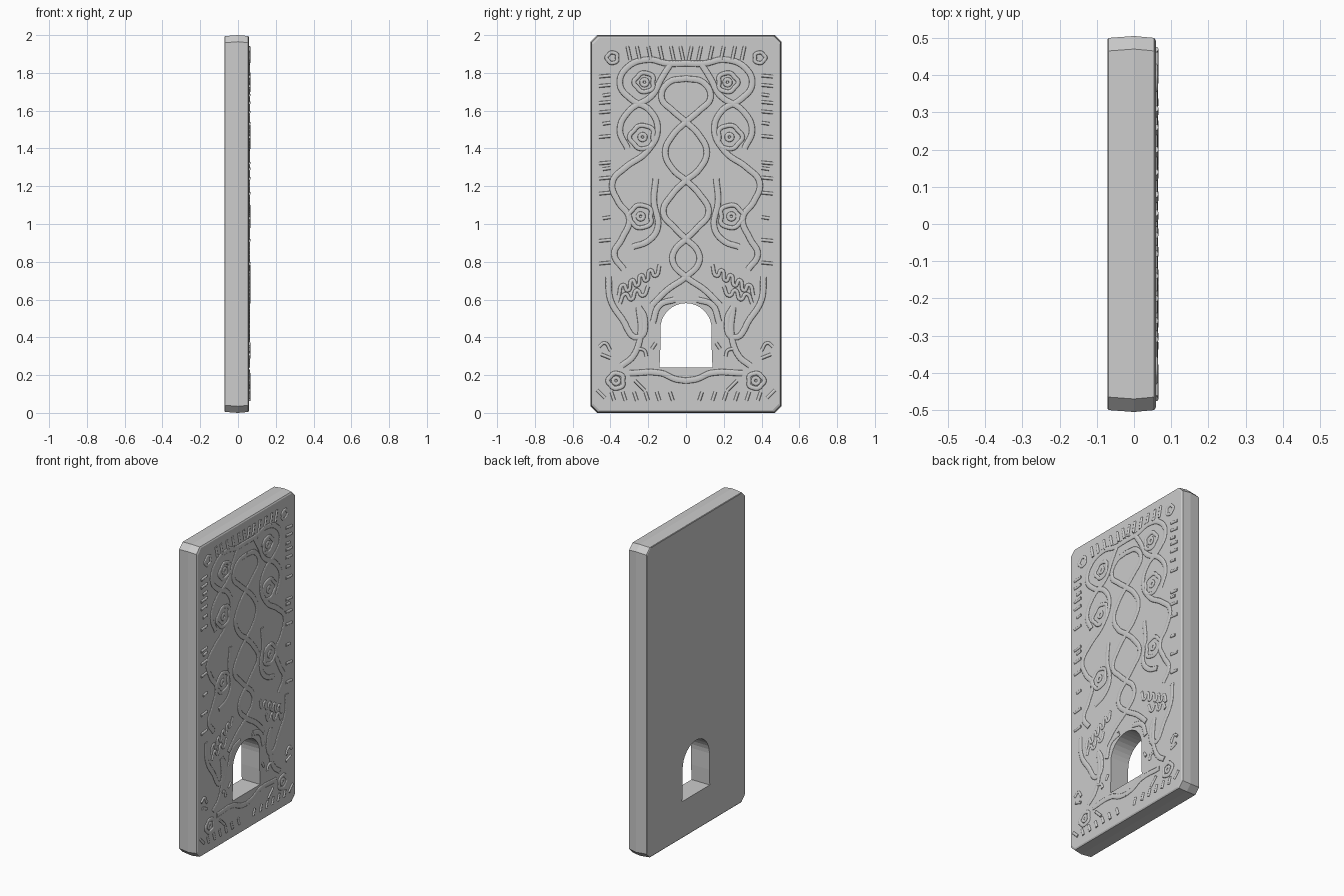
import bpy, bmesh, math

if "Cube" in bpy.data.objects:
    bpy.data.objects.remove(bpy.data.objects["Cube"])

FACE_X = 0.059


def loft(name, loops):
    """Closed solid from a stack of equal-length point loops."""
    bm = bmesh.new()
    rings = [[bm.verts.new(p) for p in loop] for loop in loops]
    n = len(rings[0])
    for a, b in zip(rings, rings[1:]):
        for i in range(n):
            bm.faces.new((a[i], a[(i + 1) % n], b[(i + 1) % n], b[i]))
    bm.faces.new(rings[0])
    bm.faces.new(rings[-1])
    bmesh.ops.recalc_face_normals(bm, faces=bm.faces)
    me = bpy.data.meshes.new(name)
    bm.to_mesh(me)
    bm.free()
    ob = bpy.data.objects.new(name, me)
    bpy.context.collection.objects.link(ob)
    return ob


def slab_loop(x, inset, cut=0.035):
    """Rectangle with clipped corners in the YZ plane."""
    y, h = 0.505 - inset, 1.0 - inset
    pts = [(y, h - cut), (y - cut, h), (-y + cut, h), (-y, h - cut),
           (-y, -h + cut), (-y + cut, -h), (y - cut, -h), (y, -h + cut)]
    return [(x, a, 1 + b) for a, b in pts]


def reliefs(name, paths, width, height, cyclic=False):
    """Flattened rounded ridges on the +x face, mirrored across y = 0."""
    cu = bpy.data.curves.new(name, 'CURVE')
    cu.dimensions = '3D'
    cu.bevel_depth = width
    cu.bevel_resolution = 2
    cu.resolution_u = 6
    cu.use_fill_caps = True
    for path in paths:
        for side in (1, -1):
            sp = cu.splines.new('BEZIER')
            sp.bezier_points.add(len(path) - 1)
            for bp, (y, z) in zip(sp.bezier_points, path):
                bp.co = (0, y * side, z)
                bp.handle_left_type = bp.handle_right_type = 'AUTO'
            sp.use_cyclic_u = cyclic
            sp.use_smooth = True
    ob = bpy.data.objects.new(name, cu)
    ob.location.x = FACE_X
    ob.scale.x = height / width
    bpy.context.collection.objects.link(ob)
    return ob


def ring(y, z, r, wobble=0.12, n=10):
    return [(y + r * (1 + wobble * math.cos(5 * t)) * math.cos(t), z + r * math.sin(t))
            for t in (2 * math.pi * i / n for i in range(n))]


# Slab with a slightly crowned rim and narrow face bevels
slab = loft("door_slab", [slab_loop(-0.071, 0.009), slab_loop(-0.068, 0.005),
                          slab_loop(0, 0), slab_loop(0.054, 0.005),
                          slab_loop(FACE_X, 0.013)])

# Arched opening
arch = [(0.14, 0.24), (0.136, 0.34)]
arch += [(0.136 * math.cos(math.pi * i / 16), 0.445 + 0.136 * math.sin(math.pi * i / 16))
         for i in range(17)]
arch += [(-0.136, 0.34), (-0.14, 0.24)]
cutter = loft("arch_cutter", [[(x, y, z) for y, z in arch] for x in (-0.2, 0.2)])
cutter.hide_render = True
cutter.hide_viewport = True
mod = slab.modifiers.new("arch", 'BOOLEAN')
mod.object = cutter
mod.operation = 'DIFFERENCE'
mod.solver = 'EXACT'

# Central interlaced vine
reliefs("central_vine", [
    [(0, 1.77), (0.09, 1.75), (0.13, 1.67), (0.07, 1.6), (0, 1.54), (-0.07, 1.47),
     (-0.11, 1.38), (-0.07, 1.29), (0, 1.23), (0.07, 1.16), (0.12, 1.06), (0.06, 0.98),
     (0, 0.92), (-0.06, 0.86), (-0.07, 0.8), (0, 0.72), (0.1, 0.65), (0.18, 0.57)]],
    0.016, 0.005)

# Outer waving vines
reliefs("outer_vines", [
    [(0.0, 1.85), (0.1, 1.85), (0.2, 1.87), (0.31, 1.83), (0.35, 1.74), (0.29, 1.66),
     (0.19, 1.6), (0.15, 1.5), (0.21, 1.38), (0.32, 1.3), (0.39, 1.22), (0.36, 1.12),
     (0.3, 1.03), (0.34, 0.92), (0.38, 0.84), (0.33, 0.76)],
    [(0.08, 1.85), (0.13, 1.77), (0.18, 1.68), (0.3, 1.6), (0.35, 1.5), (0.31, 1.4)],
    [(0.16, 1.24), (0.17, 1.12), (0.15, 0.98), (0.2, 0.91), (0.28, 0.88)],
    [(0.41, 0.72), (0.4, 0.6), (0.34, 0.5), (0.25, 0.4), (0.22, 0.5), (0.25, 0.56)],
    [(0.25, 0.56), (0.24, 0.42), (0.28, 0.3), (0.34, 0.25)],
    [(0.06, 0.6), (0.14, 0.57), (0.175, 0.48)],
    [(0, 0.17), (0.06, 0.18), (0.13, 0.21), (0.3, 0.21)]], 0.016, 0.005)

# Rosettes with raised centres
flowers = [(0.22, 1.75, 0.05), (0.23, 1.46, 0.062), (0.24, 1.04, 0.06), (0.37, 0.17, 0.04)]
reliefs("rosette_rims", [ring(*f) for f in flowers], 0.012, 0.006, True)
reliefs("rosette_centres", [ring(y, z, 0.016, 0) for y, z, r in flowers], 0.01, 0.005, True)
reliefs("corner_curls", [ring(0.39, 1.88, 0.028)], 0.01, 0.006, True)

# Rippled leaf sprays above the opening
reliefs("leaf_sprays", [
    [(0.14 + 0.024 * i, 0.76 - 0.013 * i + 0.022 * (-1) ** i) for i in range(10)],
    [(0.2 + 0.03 * i, 0.65 - 0.01 * i + 0.02 * (-1) ** i) for i in range(6)]],
    0.01, 0.006)

# Border ticks along the sides, top and bottom
side_z = [1.78, 1.73, 1.68, 1.64, 1.59, 1.53, 1.46, 1.32, 1.29, 1.24, 1.16, 1.03, 0.91, 0.79]
ticks = [[(0.4, z + 0.006), (0.46 - 0.02 * (i % 3 == 2), z)] for i, z in enumerate(side_z)]
ticks += [[(y, 1.94), (y - 0.015, 1.87)] for y in (0.03, 0.08, 0.14, 0.2, 0.26, 0.31)]
ticks += [[(y, 0.065), (y + 0.015, 0.11)] for y in (0.07, 0.14, 0.2, 0.26, 0.32, 0.38)]
ticks += [[(0.4, 0.33), (0.43, 0.37), (0.46, 0.35)], [(0.4, 0.29), (0.45, 0.31)],
          [(0.21, 0.3), (0.22, 0.33), (0.25, 0.34)], [(0.16, 0.37), (0.18, 0.34)],
          [(0.22, 0.12), (0.27, 0.17)], [(0.43, 0.08), (0.47, 0.12)]]
reliefs("border_ticks", ticks, 0.009, 0.007)
